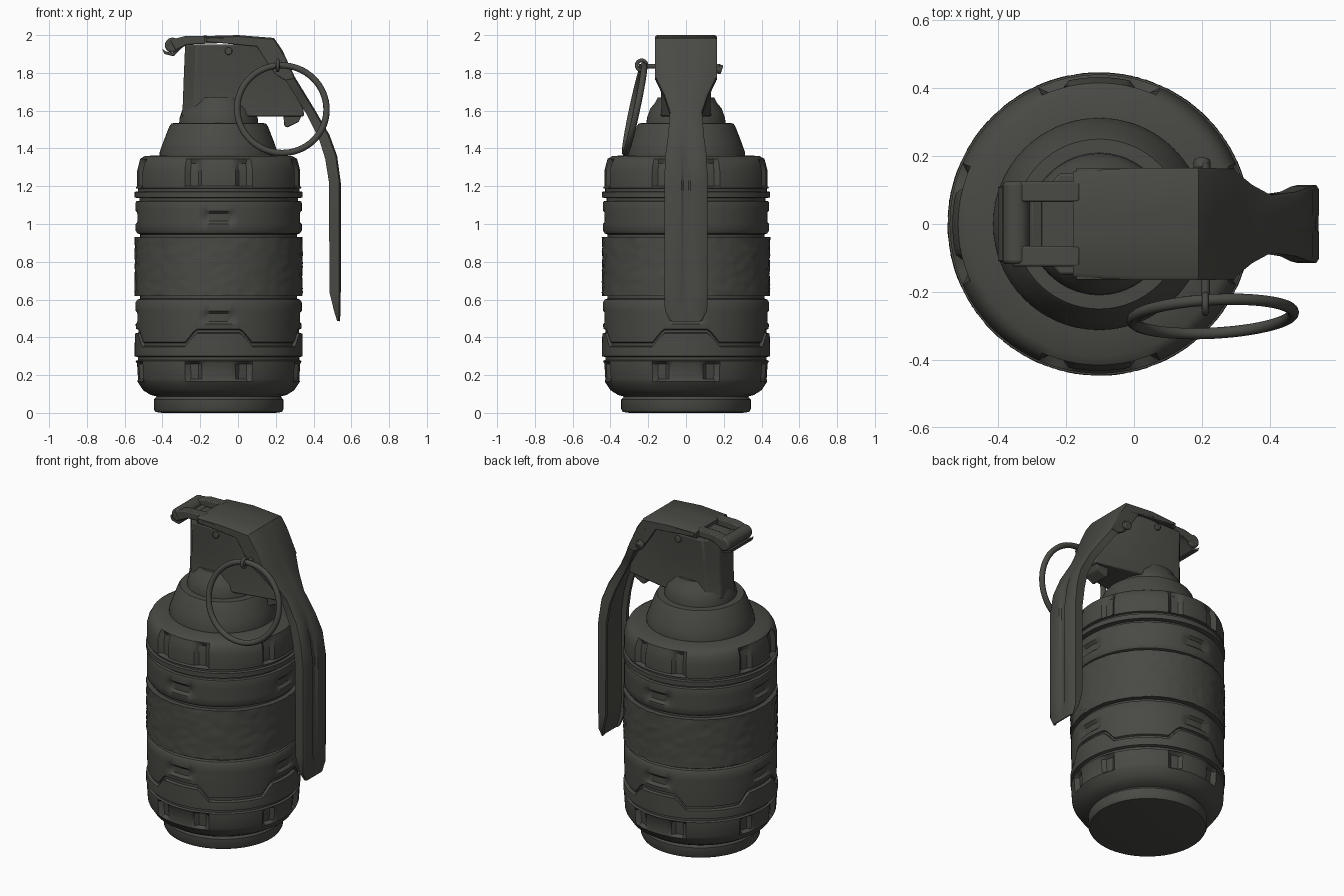
import bpy, bmesh, math, random
from mathutils import Vector

random.seed(4)
if "Cube" in bpy.data.objects:
    bpy.data.objects.remove(bpy.data.objects["Cube"])

paint = bpy.data.materials.new("dark olive grey")
paint.use_nodes = True
paint.diffuse_color = (0.066, 0.068, 0.058, 1)
shader = next(n for n in paint.node_tree.nodes if n.type == 'BSDF_PRINCIPLED')
shader.inputs["Base Color"].default_value = paint.diffuse_color
shader.inputs["Roughness"].default_value = 0.7

AXIS = -0.1025   # x of the body axis


def finish(obj, bevel=0, angle=35):
    obj.data.materials.append(paint)
    if bevel:
        mod = obj.modifiers.new("soft edges", 'BEVEL')
        mod.width, mod.segments, mod.limit_method = bevel, 2, 'ANGLE'
    bpy.ops.object.select_all(action='DESELECT')
    obj.select_set(True)
    bpy.context.view_layer.objects.active = obj
    bpy.ops.object.shade_smooth_by_angle(angle=math.radians(angle))
    return obj


def loft(name, rings, bevel=0, angle=35):
    """Skin a list of equal-length closed rings and cap both ends."""
    bm = bmesh.new()
    loops = [[bm.verts.new(p) for p in ring] for ring in rings]
    count = len(rings[0])
    for a, b in zip(loops, loops[1:]):
        for i in range(count):
            j = (i + 1) % count
            bm.faces.new((a[i], a[j], b[j], b[i]))
    bm.faces.new(loops[0])
    bm.faces.new(loops[-1])
    bmesh.ops.recalc_face_normals(bm, faces=bm.faces)
    mesh = bpy.data.meshes.new(name)
    bm.to_mesh(mesh)
    bm.free()
    obj = bpy.data.objects.new(name, mesh)
    bpy.context.collection.objects.link(obj)
    return finish(obj, bevel, angle)


def prism(name, outline, y0, y1, bevel=0.006):
    """Extrude an x-z outline along y."""
    return loft(name, [[(x, y, z) for x, z in outline] for y in (y0, y1)], bevel)


def rod(name, start, end, radius):
    start, end = Vector(start), Vector(end)
    way = end - start
    bpy.ops.mesh.primitive_cylinder_add(vertices=20, radius=radius, depth=way.length,
                                        location=(start + end) / 2,
                                        rotation=way.to_track_quat('Z', 'Y').to_euler())
    bpy.context.object.name = name
    return finish(bpy.context.object, radius * 0.25)


def turned(name, profile, shape=None, sides=120, angle=35):
    """Revolve (radius, z) rows; shape may alter each point by angle."""
    rings = []
    for r, z in profile:
        ring = []
        for i in range(sides):
            a = math.tau * i / sides
            rr, zz = shape(r, z, a) if shape else (r, z)
            ring.append((AXIS + rr * math.cos(a), rr * math.sin(a), zz))
        rings.append(ring)
    return loft(name, rings, 0, angle)


def off_quarter(a):
    """Degrees away from the nearest of the four side directions."""
    return abs((math.degrees(a) + 45) % 90 - 45)


# Body shells with recessed panels on four sides
def panels(r, z, a):
    d = off_quarter(a)
    if 1.195 < z < 1.325 or 0.175 < z < 0.265:
        if d < 14:
            r -= 0.008
        elif d < 22:
            r -= 0.026
    if (1.01 < z < 1.06 or 0.48 < z < 0.53) and d < 10:
        r -= 0.016
    if 0.34 < z < 0.4:
        z += 0.07 * min(1, max(0, (24 - d) / 8))
    return r, z


R = 0.44
lower = [(0.30, 0.08), (0.36, 0.095), (0.40, 0.12), (0.43, 0.165), (0.435, 0.18), (R, 0.26),
         (R, 0.275), (0.427, 0.28), (0.427, 0.295), (0.445, 0.3), (0.445, 0.335),
         (0.443, 0.35), (0.425, 0.355), (0.425, 0.37), (0.437, 0.375),
         (R, 0.47), (R, 0.485), (R, 0.525), (R, 0.54), (R, 0.585), (0.43, 0.6),
         (0.415, 0.605), (0.415, 0.625)]
upper = [(0.415, 0.925), (0.415, 0.945), (0.43, 0.95), (R, 0.965), (R, 1.0), (R, 1.015),
         (R, 1.055), (R, 1.07), (R, 1.11), (0.437, 1.12), (0.42, 1.123), (0.42, 1.137),
         (0.445, 1.14), (0.445, 1.17), (0.428, 1.173), (0.428, 1.187), (R, 1.19),
         (R, 1.2), (R, 1.28), (0.43, 1.32), (0.415, 1.345), (0.39, 1.36), (0.29, 1.365)]
turned("lower_shell", lower, panels)
turned("upper_shell", upper, panels)


# Rough grip band
def rough(r, z, a):
    return r + random.uniform(-0.004, 0.003), z


rows = 16
band = [(0.41, 0.618)]
band += [(0.444, 0.62 + 0.31 * i / rows) for i in range(rows + 1)]
band += [(0.41, 0.932)]
turned("grip_band", band, rough, angle=50)

# Foot, shoulder and neck
turned("foot", [(0.30, 0), (0.335, 0.005), (0.343, 0.02), (0.343, 0.07), (0.33, 0.085),
                (0.325, 0.11)], sides=64)
turned("shoulder", [(0.312, 1.355), (0.312, 1.38), (0.295, 1.43), (0.262, 1.515),
                    (0.25, 1.533), (0.2, 1.535)], sides=64)
turned("neck_collar", [(0.21, 1.52), (0.207, 1.56), (0.19, 1.61), (0.165, 1.64),
                       (0.15, 1.67)], sides=64)


# Head block, tapering to the lever side
def plan(z, left, right, half):
    side = [(left, half * 0.5), (left + 0.06, half), (0.07, half), (right, half * 0.55)]
    return [(x, y, z) for x, y in side] + [(x, -y, z) for x, y in reversed(side)]


loft("head_block", [plan(1.57, -0.3, 0.35, 0.135), plan(1.62, -0.293, 0.345, 0.13),
                    plan(1.78, -0.287, 0.25, 0.135), plan(1.95, -0.28, 0.2, 0.15)], 0.008)
prism("head_hook", [(0.24, 1.58), (0.34, 1.58), (0.32, 1.54), (0.26, 1.51), (0.245, 1.52)],
      -0.06, 0.06)

# Safety lever: channel section swept from the top cover down the side
path = [(-0.18, 1.995, 0.155, 0.04), (0.0, 2.0, 0.165, 0.04), (0.19, 1.985, 0.165, 0.06),
        (0.235, 1.92, 0.165, 0.06), (0.30, 1.78, 0.16, 0.05), (0.355, 1.69, 0.115, 0.05),
        (0.41, 1.60, 0.085, 0.05), (0.485, 1.47, 0.095, 0.06), (0.525, 1.36, 0.11, 0.065),
        (0.544, 1.22, 0.115, 0.062), (0.544, 0.64, 0.115, 0.06), (0.543, 0.54, 0.112, 0.035),
        (0.54, 0.485, 0.085, 0.015)]
rings = []
for i, (x, z, w, t) in enumerate(path):
    before, after = path[max(i - 1, 0)], path[min(i + 1, len(path) - 1)]
    along = Vector((after[0] - before[0], 0, after[1] - before[1])).normalized()
    inward = Vector((along.z, 0, -along.x))
    if i < 2:
        inward = Vector((0, 0, -1))
    rib = 0.01 if 1.0 < z < 1.4 or 0.6 < z < 0.7 else 0
    section = [(-w, 0.008), (-w + 0.012, 0), (-0.025, 0), (-0.012, rib), (0.012, rib),
               (0.025, 0), (w - 0.012, 0), (w, 0.008), (w, t), (w * 0.8, t),
               (w * 0.75, t * 0.5), (-w * 0.75, t * 0.5), (-w * 0.8, t), (-w, t)]
    rings.append([Vector((x, y, z)) + inward * depth for y, depth in section])
loft("safety_lever", rings)

# Cover flaps, hinge arms and small bosses on both sides
flap = [(-0.17, 1.985), (0.19, 1.98), (0.24, 1.9), (0.3, 1.77), (0.25, 1.76), (0.2, 1.79),
        (0.15, 1.86), (0.1, 1.94), (-0.17, 1.965)]
arm = [(-0.36, 1.975), (-0.28, 1.995), (-0.16, 1.997), (-0.16, 1.955), (-0.27, 1.95),
       (-0.33, 1.92)]
for side, label in ((1, "back"), (-1, "front")):
    prism(label + "_cover_flap", flap, side * 0.14, side * 0.164, 0.004)
    prism(label + "_hinge_arm", arm, side * 0.065, side * 0.125)
    rod(label + "_cover_boss", (-0.05, side * 0.13, 1.915), (-0.05, side * 0.16, 1.915), 0.02)

# Hinge pin and its curled lip
rod("hinge_pin", (-0.347, -0.118, 1.947), (-0.347, 0.125, 1.947), 0.04)
lip = [(-0.402, 1.93), (-0.39, 1.9), (-0.34, 1.888), (-0.3, 1.93), (-0.27, 1.95),
       (-0.3, 1.96), (-0.345, 1.905), (-0.385, 1.915)]
prism("hinge_lip", lip, -0.11, 0.11, 0.003)

# Pull pin and ring
rod("pull_pin", (0.21, -0.25, 1.835), (0.21, 0.18, 1.835), 0.013)
rod("pin_tip", (0.2, 0.16, 1.825), (0.2, 0.19, 1.815), 0.025)
bpy.ops.mesh.primitive_torus_add(major_segments=28, minor_segments=10, major_radius=0.026,
                                 minor_radius=0.01, location=(0.21, -0.235, 1.84),
                                 rotation=(0, math.pi / 2, 0))
bpy.context.object.name = "pin_eye"
finish(bpy.context.object, angle=60)
bpy.ops.mesh.primitive_torus_add(major_segments=64, minor_segments=12, major_radius=0.237,
                                 minor_radius=0.017, location=(0.232, -0.272, 1.608),
                                 rotation=(math.radians(78), 0, math.radians(3)))
bpy.context.object.name = "pull_ring"
finish(bpy.context.object, angle=60)
